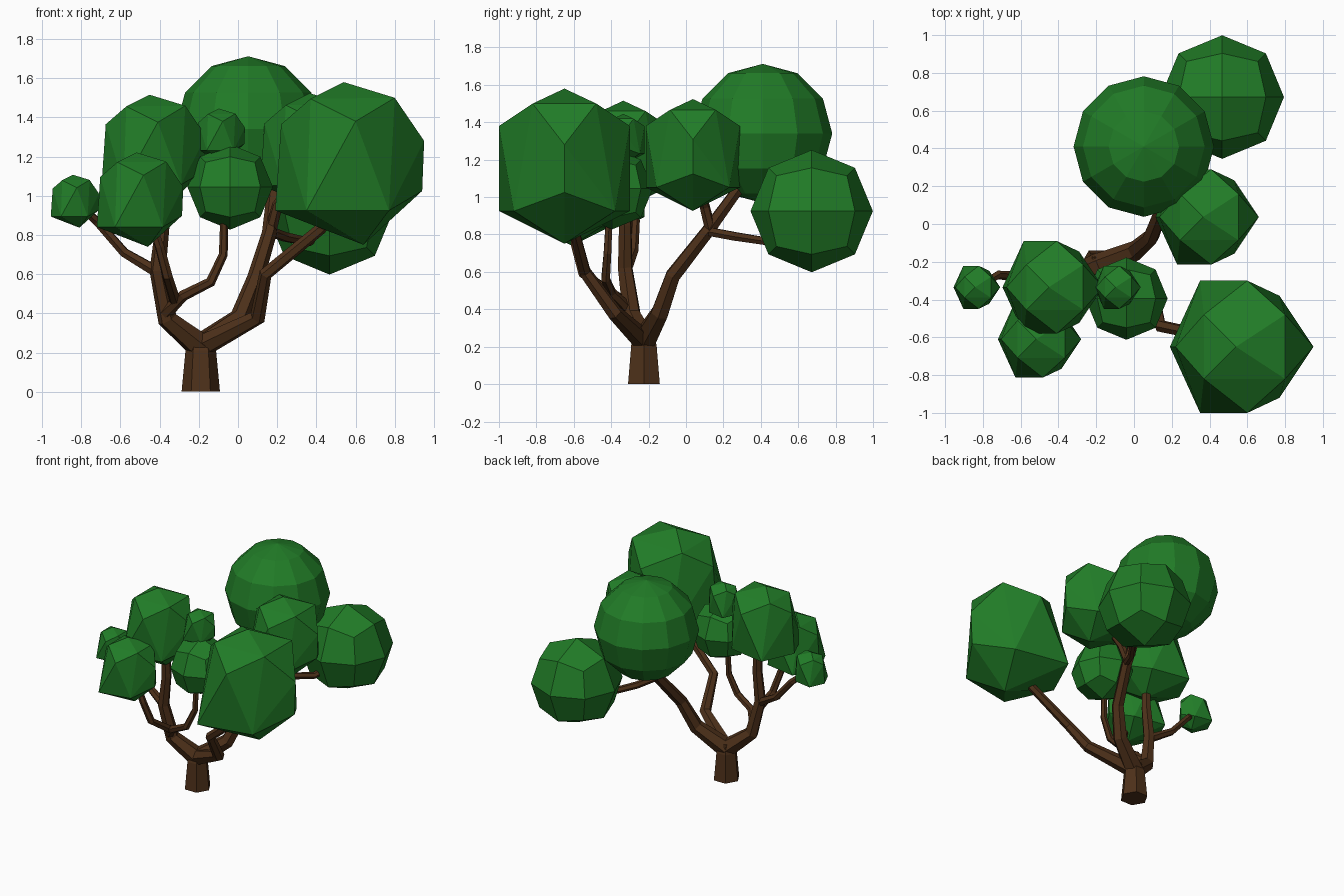
import bpy, bmesh
from mathutils import Vector

if "Cube" in bpy.data.objects:
    bpy.data.objects.remove(bpy.data.objects["Cube"])


def material(name, col):
    m = bpy.data.materials.new(name)
    m.diffuse_color = col
    m.use_nodes = True
    m.node_tree.nodes["Principled BSDF"].inputs["Base Color"].default_value = m.diffuse_color
    return m


LEAF = material("leaf_green", (0.015, 0.20, 0.02, 1))
BARK = material("bark_brown", (0.075, 0.03, 0.01, 1))


def finish(bm, name, mat):
    bmesh.ops.recalc_face_normals(bm, faces=bm.faces)
    me = bpy.data.meshes.new(name)
    bm.to_mesh(me)
    bm.free()
    me.materials.append(mat)
    ob = bpy.data.objects.new(name, me)
    bpy.context.collection.objects.link(ob)


def branch(name, stations):
    """Six-sided tapered limb through (x, y, z, radius) stations."""
    bm = bmesh.new()
    cu = bpy.data.curves.new(name, 'CURVE')
    cu.dimensions = '3D'
    cu.bevel_depth = 1
    cu.bevel_resolution = 1
    cu.use_fill_caps = True
    sp = cu.splines.new('POLY')
    sp.points.add(len(stations) - 1)
    for p, (x, y, z, r) in zip(sp.points, stations):
        p.co = (x, y, z, 1)
        p.radius = r
    tmp = bpy.data.objects.new(name + "_path", cu)
    bpy.context.collection.objects.link(tmp)
    bm.from_mesh(tmp.to_mesh())
    tmp.to_mesh_clear()
    bpy.data.objects.remove(tmp)
    for f in bm.faces:
        f.smooth = False
    finish(bm, name, BARK)


# one half of the tilted faceted clump, mirrored across y
HALF = [(-.03, 0, .415), (.23, .17, .335), (.38, 0, .115), (.37, 0, -.14),
        (.07, 0, -.415), (-.38, 0, -.24), (-.35, 0, .2), (-.2, .17, .33),
        (.03, .35, .215), (-.22, .35, -.24), (.2, .27, -.24)]


def tilted_clump(name, c, s):
    bm = bmesh.new()
    for x, y, z in HALF:
        for sy in ((1, -1) if y else (1,)):
            bm.verts.new(Vector(c) + s * Vector((x, sy * y, z)))
    bmesh.ops.convex_hull(bm, input=bm.verts)
    bmesh.ops.dissolve_limit(bm, angle_limit=0.06, verts=bm.verts, edges=bm.edges)
    finish(bm, name, LEAF)


def cube_clump(name, c, r):
    """Cube split once and pushed out to a sphere."""
    bm = bmesh.new()
    bmesh.ops.create_cube(bm, size=2)
    bmesh.ops.subdivide_edges(bm, edges=bm.edges, cuts=1, use_grid_fill=True)
    for v in bm.verts:
        v.co = Vector(c) + v.co.normalized() * r
    finish(bm, name, LEAF)


def round_clump(name, c, r):
    bm = bmesh.new()
    bmesh.ops.create_uvsphere(bm, u_segments=12, v_segments=6, radius=r)
    bmesh.ops.translate(bm, verts=bm.verts, vec=c)
    finish(bm, name, LEAF)


# trunk and limbs
branch("trunk", [(-.19, -.225, 0, .098), (-.19, -.225, .21, .078), (-.19, -.225, .28, .055)])
branch("left_limb", [(-.19, -.225, .23, .07), (-.36, -.29, .37, .052),
                     (-.41, -.325, .62, .042), (-.385, -.325, .85, .036), (-.39, -.33, 1.1, .03)])
branch("back_limb", [(-.19, -.225, .23, .07), (.01, -.14, .38, .052),
                     (.09, -.07, .58, .044), (.16, .11, .81, .038), (.18, .27, 1.03, .032), (.15, .33, 1.12, .028)])
branch("front_limb", [(-.19, -.225, .23, .06), (.1, -.38, .38, .042),
                      (.14, -.54, .6, .034), (.42, -.6, .83, .03), (.5, -.63, .92, .028)])

# smaller twigs
branch("back_twig", [(.16, .1, .82, .026), (.24, .26, .79, .026), (.36, .42, .765, .024), (.43, .55, .82, .022)])
branch("right_twig", [(.17, .13, .83, .03), (.2, .1, .95, .028), (.28, .07, 1.06, .024)])
branch("left_twig", [(-.41, -.32, .61, .032), (-.58, -.28, .71, .026), (-.72, -.27, .87, .024), (-.8, -.32, .94, .02)])
branch("middle_twig", [(-.37, -.31, .4, .034), (-.28, -.4, .49, .028), (-.14, -.43, .56, .026),
                       (-.075, -.42, .7, .023), (-.07, -.41, .9, .02)])
branch("front_twig", [(-.32, -.36, .46, .03), (-.36, -.55, .59, .027), (-.4, -.59, .74, .025), (-.45, -.6, .88, .022)])

# foliage
tilted_clump("front_right_foliage", (.57, -.65, 1.165), 1)
tilted_clump("right_foliage", (.387, .037, 1.225), .72)
tilted_clump("left_foliage", (-.43, -.335, 1.225), .7)
tilted_clump("front_left_foliage", (-.5, -.61, .98), .58)
tilted_clump("far_left_foliage", (-.832, -.335, .972), .325)
tilted_clump("small_top_foliage", (-.088, -.335, 1.31), .325)
cube_clump("middle_foliage", (-.04, -.395, 1.045), .218)
cube_clump("back_right_foliage", (.467, .672, .925), .327)
round_clump("back_top_foliage", (.052, .41, 1.34), .372)
